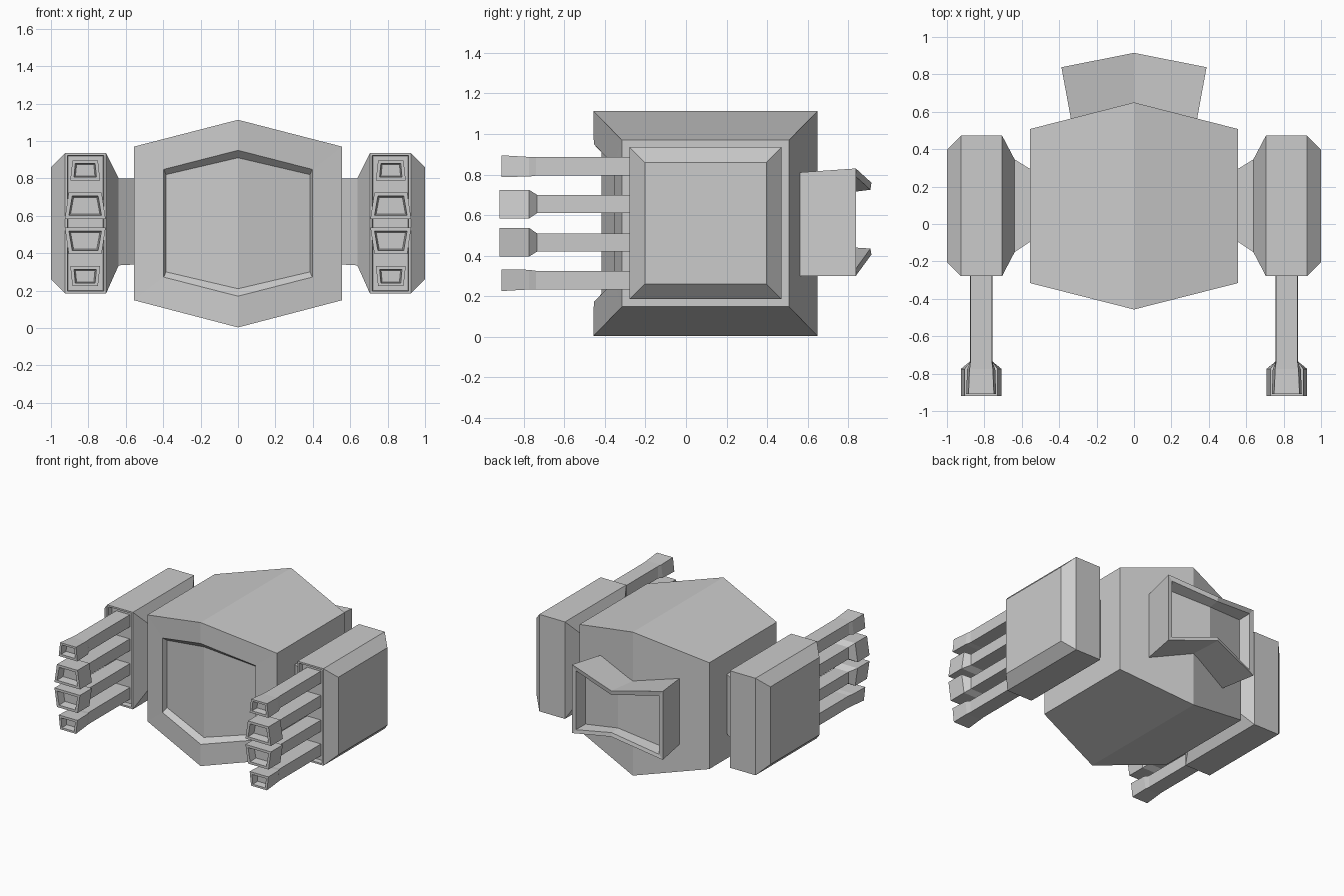
import bpy, bmesh

if "Cube" in bpy.data.objects:
    bpy.data.objects.remove(bpy.data.objects["Cube"])

MID = 0.56  # mirror height of the gun stacks


def loft(name, rings, recess=None):
    """Skin a list of equal-length rings and cap both ends."""
    bm = bmesh.new()
    vr = [[bm.verts.new(p) for p in r] for r in rings]
    n = len(rings[0])
    for a, b in zip(vr, vr[1:]):
        for i in range(n):
            j = (i + 1) % n
            bm.faces.new((a[i], a[j], b[j], b[i]))
    for r in (vr[0], vr[-1]):
        if n == 6:  # hexagon caps are creased along the centre line
            bm.faces.new(r[0:4])
            bm.faces.new(r[3:6] + r[0:1])
        else:
            bm.faces.new(r)
    bmesh.ops.recalc_face_normals(bm, faces=bm.faces)
    if recess:
        bm.normal_update()
        front = min(bm.faces, key=lambda f: f.normal.y)
        bmesh.ops.inset_individual(bm, faces=[front], thickness=recess[0])
        bmesh.ops.inset_individual(bm, faces=[front], thickness=0.004, depth=-recess[1])
    me = bpy.data.meshes.new(name)
    bm.to_mesh(me)
    bm.free()
    ob = bpy.data.objects.new(name, me)
    bpy.context.collection.objects.link(ob)
    return ob


def hexa(w, yc, ys, top_c, top_s, bot_c, bot_s):
    """Six-point ring: centre top, right side, centre bottom, left side."""
    return [(0, yc, top_c), (w, ys, top_s), (w, ys, bot_s),
            (0, yc, bot_c), (-w, ys, bot_s), (-w, ys, top_s)]


def rect_x(s, x, y0, y1, z0, z1):
    return [(s * x, y0, z0), (s * x, y1, z0), (s * x, y1, z1), (s * x, y0, z1)]


def trap_y(s, flip, y, hb, ht, z0, z1):
    """Trapezoid ring at depth y, hb / ht = half width at bottom / top."""
    cx = 0.817
    pts = [(cx - hb, z0), (cx + hb, z0), (cx + ht, z1), (cx - ht, z1)]
    return [(s * x, y, 2 * MID - z if flip else z) for x, z in pts]


# Main body with recessed front panel
loft("body", [
    hexa(0.385, -0.418, -0.318, 0.91, 0.82, 0.21, 0.30),
    hexa(0.397, -0.455, -0.355, 0.95, 0.848, 0.17, 0.272),
    hexa(0.555, -0.457, -0.316, 1.113, 0.97, 0.003, 0.148),
    hexa(0.555, 0.65, 0.508, 1.113, 0.97, 0.003, 0.148)])

# Rear exhaust: pinched hollow nozzle
loft("rear_exhaust", [
    hexa(0.335, 0.60, 0.55, 0.73, 0.81, 0.42, 0.30),
    hexa(0.388, 0.915, 0.838, 0.76, 0.83, 0.405, 0.30),
    hexa(0.355, 0.91, 0.838, 0.725, 0.79, 0.435, 0.335),
    hexa(0.335, 0.83, 0.75, 0.715, 0.77, 0.44, 0.35)])

for s, side in ((1, "right"), (-1, "left")):
    # Weapon pod with bevelled sides and a neck to the body
    loft(side + "_pod", [
        rect_x(s, 0.54, -0.085, 0.285, 0.34, 0.80),
        rect_x(s, 0.638, -0.15, 0.345, 0.335, 0.80),
        rect_x(s, 0.705, -0.278, 0.472, 0.185, 0.935),
        rect_x(s, 0.925, -0.278, 0.472, 0.185, 0.935),
        rect_x(s, 1.0, -0.203, 0.397, 0.26, 0.86)], recess=(0.018, 0.04))

    # Two narrow outer barrels and two wide inner barrels, mirrored in height
    for flip, level in ((False, "upper"), (True, "lower")):
        loft(f"{side}_{level}_outer_barrel", [
            trap_y(s, flip, -0.22, 0.06, 0.058, 0.795, 0.887),
            trap_y(s, flip, -0.74, 0.06, 0.058, 0.795, 0.887),
            trap_y(s, flip, -0.775, 0.075, 0.062, 0.79, 0.887),
            trap_y(s, flip, -0.91, 0.08, 0.068, 0.788, 0.895),
            trap_y(s, flip, -0.91, 0.06, 0.053, 0.806, 0.880),
            trap_y(s, flip, -0.86, 0.052, 0.046, 0.812, 0.874)])
        loft(f"{side}_{level}_inner_barrel", [
            trap_y(s, flip, -0.22, 0.06, 0.058, 0.61, 0.70),
            trap_y(s, flip, -0.735, 0.06, 0.058, 0.61, 0.70),
            trap_y(s, flip, -0.775, 0.109, 0.088, 0.583, 0.725),
            trap_y(s, flip, -0.92, 0.109, 0.088, 0.583, 0.725),
            trap_y(s, flip, -0.92, 0.087, 0.069, 0.602, 0.706),
            trap_y(s, flip, -0.86, 0.078, 0.062, 0.61, 0.698)])
